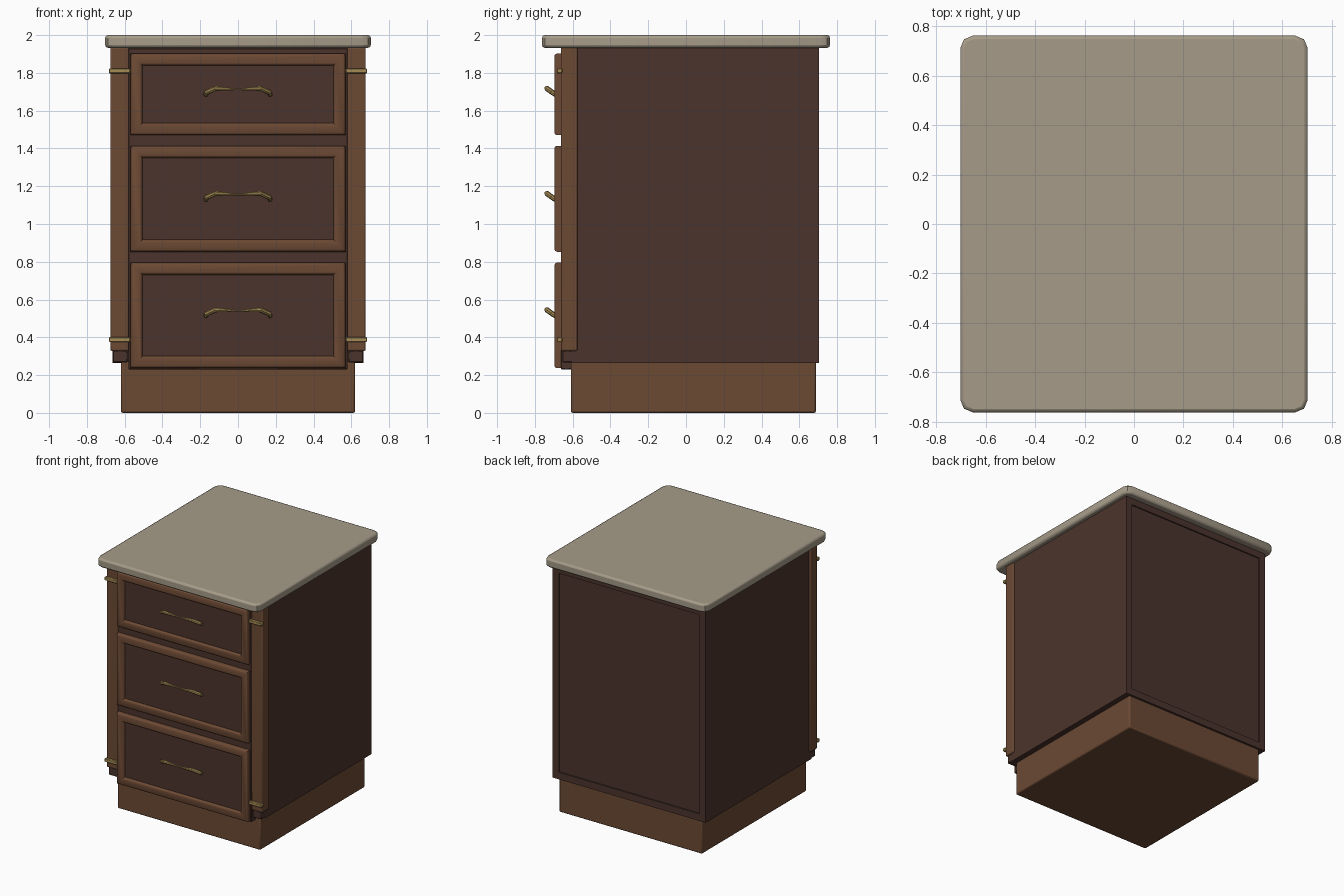
import bpy, bmesh, math
from mathutils import Vector

if "Cube" in bpy.data.objects:
    bpy.data.objects.remove(bpy.data.objects["Cube"])


def material(name, color):
    m = bpy.data.materials.new(name)
    m.diffuse_color = (*color, 1)
    m.use_nodes = True
    m.node_tree.nodes["Principled BSDF"].inputs["Base Color"].default_value = m.diffuse_color
    return m


WOOD = material("warm_wood", (0.15, 0.067, 0.034))
DARK = material("dark_wood", (0.07, 0.034, 0.025))
STONE = material("stone", (0.38, 0.33, 0.25))
BRASS = material("brass", (0.38, 0.26, 0.09))


def finish(name, bm, mats, bevel=0.0, segments=2):
    bmesh.ops.recalc_face_normals(bm, faces=bm.faces)
    me = bpy.data.meshes.new(name)
    bm.to_mesh(me)
    bm.free()
    ob = bpy.data.objects.new(name, me)
    bpy.context.collection.objects.link(ob)
    for m in mats:
        me.materials.append(m)
    bpy.ops.object.select_all(action='DESELECT')
    ob.select_set(True)
    bpy.context.view_layer.objects.active = ob
    bpy.ops.object.shade_smooth_by_angle(angle=math.radians(35))
    if bevel:
        mod = ob.modifiers.new("bevel", 'BEVEL')
        mod.width, mod.segments = bevel, segments
        mod.limit_method, mod.angle_limit = 'ANGLE', math.radians(50)
    return ob


def box(name, x, y, z, mat, bevel=0.0, segments=2, corner=0.0):
    """Box from (min, max) ranges; corner rounds the vertical edges."""
    bm = bmesh.new()
    bmesh.ops.create_cube(bm, size=1)
    for v in bm.verts:
        v.co = [r[0] if c < 0 else r[1] for c, r in zip(v.co, (x, y, z))]
    if corner:
        up = [e for e in bm.edges if abs(e.verts[0].co.z - e.verts[1].co.z) > 1e-4]
        bmesh.ops.bevel(bm, geom=up, offset=corner, segments=2, profile=0.5, affect='EDGES')
    return finish(name, bm, [mat], bevel, segments)


def panel(name, x0, x1, z0, z1, rings, mats):
    """Stepped panel lofted through rectangles given as (inset, y)."""
    bm = bmesh.new()
    loops = []
    for i, y in rings:
        loops.append([bm.verts.new(p) for p in ((x0 + i, y, z0 + i), (x1 - i, y, z0 + i),
                                                (x1 - i, y, z1 - i), (x0 + i, y, z1 - i))])
    for a, b in zip(loops, loops[1:]):
        for k in range(4):
            n = (k + 1) % 4
            bm.faces.new((a[k], a[n], b[n], b[k]))
    bm.faces.new(loops[0])
    bm.faces.new(loops[-1]).material_index = len(mats) - 1
    return finish(name, bm, mats)


def handle(name, z):
    """Bow pull: tube with varying radius, thin in the middle."""
    half = [(0.17, -0.69, 0.0, 0.012), (0.167, -0.707, 0.012, 0.014), (0.12, -0.737, 0.034, 0.014),
            (0.06, -0.738, 0.031, 0.009), (0.02, -0.737, 0.029, 0.005)]
    path = [(-x, y, h, r) for x, y, h, r in half] + half[::-1]
    pts = [Vector((x, y, z + h)) for x, y, h, r in path]
    bm = bmesh.new()
    loops = []
    normal = Vector((0, 0.52, 0.85)).normalized()
    for i, p in enumerate(pts):
        t = (pts[min(i + 1, len(pts) - 1)] - pts[max(i - 1, 0)]).normalized()
        u = t.cross(normal).normalized()
        w = u.cross(t)
        ring = [2 * math.pi * k / 8 for k in range(8)]
        loops.append([bm.verts.new(p + path[i][3] * (u * math.cos(a) + w * math.sin(a))) for a in ring])
    for a, b in zip(loops, loops[1:]):
        for k in range(8):
            n = (k + 1) % 8
            bm.faces.new((a[k], a[n], b[n], b[k]))
    bm.faces.new(loops[0])
    bm.faces.new(loops[-1])
    return finish(name, bm, [BRASS])


# Worktop, plinth and carcass
box("worktop", (-0.703, 0.703), (-0.762, 0.762), (1.933, 2.0), STONE, 0.014, 2, corner=0.05)
box("plinth", (-0.62, 0.62), (-0.61, 0.688), (0, 0.275), WOOD, 0.01)
panel("carcass", -0.664, 0.664, 0.265, 1.935,
      [(0, -0.605), (0, 0.705), (0.055, 0.705), (0.055, 0.695)], [DARK])
box("drawer_frame", (-0.58, 0.58), (-0.663, -0.60), (0.23, 1.93), DARK, 0.004, 1)

# Corner posts with feet and brass bands
for side, s in (("left", -1), ("right", 1)):
    def span(a, b):
        return tuple(sorted((s * a, s * b)))
    box(side + "_post", span(0.578, 0.676), (-0.663, -0.575), (0.328, 1.934), WOOD, 0.008)
    box(side + "_post_foot", span(0.585, 0.662), (-0.655, -0.60), (0.268, 0.33), DARK, 0.004, 1)
    for level, z in (("lower", 0.388), ("upper", 1.811)):
        box(f"{side}_{level}_band", span(0.57, 0.683), (-0.683, -0.655), (z - 0.013, z + 0.013), BRASS, 0.004, 1)

# Drawer fronts and pulls
drawers = (("bottom", 0.237, 0.795, 0.512), ("middle", 0.853, 1.414, 1.128), ("top", 1.47, 1.902, 1.684))
for name, z0, z1, hz in drawers:
    panel(name + "_drawer", -0.569, 0.569, z0, z1,
          [(0, -0.655), (0, -0.684), (0.004, -0.692), (0.012, -0.697),
           (0.05, -0.697), (0.058, -0.692), (0.064, -0.678)], [WOOD, DARK])
    handle(name + "_handle", hz)
